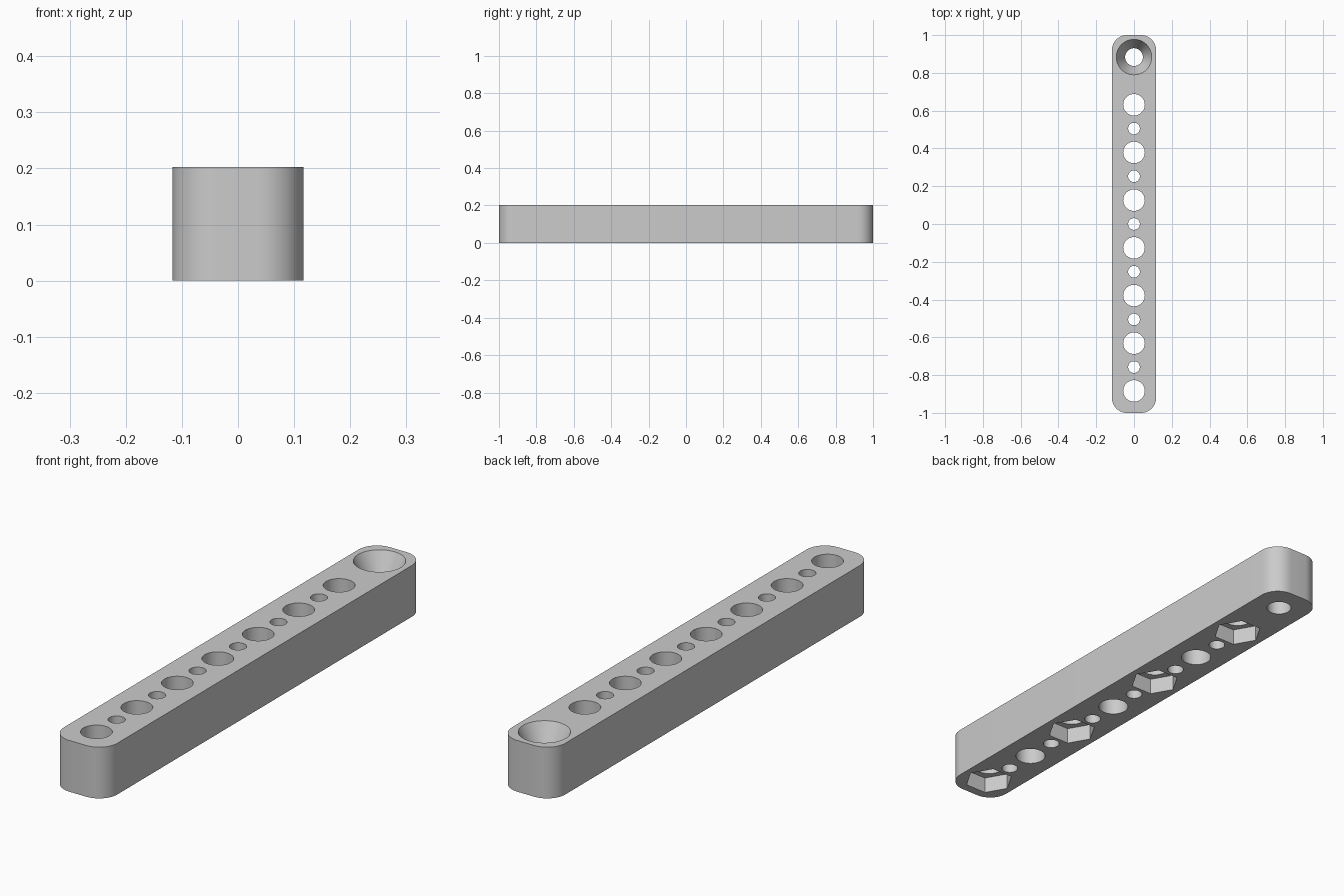
import bpy, bmesh, math
from mathutils import Matrix, Vector

cube = bpy.data.objects.get("Cube")
if cube:
    bpy.data.objects.remove(cube, do_unlink=True)

HALF_W, HALF_L, HEIGHT, CORNER = 0.117, 1.0, 0.2025, 0.08
PITCH, COUNT = 0.2525, 8
FIRST = -PITCH * (COUNT - 1) / 2
BIG, SMALL, SCREW, SINK = 0.057, 0.031, 0.047, 0.094
NUT_RADIUS, NUT_DEPTH, SINK_DEPTH = 0.093, 0.065, 0.09
OVER = 0.05

grey = bpy.data.materials.new("plain_grey")
grey.use_nodes = True
grey.diffuse_color = (0.6, 0.6, 0.6, 1)
grey.node_tree.nodes["Principled BSDF"].inputs["Base Color"].default_value = (0.6, 0.6, 0.6, 1)


def make_object(name, bm):
    bmesh.ops.recalc_face_normals(bm, faces=bm.faces)
    mesh = bpy.data.meshes.new(name)
    bm.to_mesh(mesh)
    bm.free()
    mesh.materials.append(grey)
    obj = bpy.data.objects.new(name, mesh)
    bpy.context.collection.objects.link(obj)
    return obj


def add_plug(bm, y, rings, sides):
    """Closed upright plug at y, from (radius, height) rings, bottom to top."""
    loops = []
    for radius, z in rings:
        angles = [2 * math.pi * i / sides for i in range(sides)]
        loops.append([bm.verts.new((radius * math.cos(a), y + radius * math.sin(a), z))
                      for a in angles])
    for low, high in zip(loops, loops[1:]):
        for i in range(sides):
            j = (i + 1) % sides
            bm.faces.new((low[i], low[j], high[j], high[i]))
    bm.faces.new(loops[0][::-1])
    bm.faces.new(loops[-1])


# Bar: a block with its four upright edges rounded
bm = bmesh.new()
bmesh.ops.create_cube(bm, size=1, matrix=Matrix.Translation((0, 0, HEIGHT / 2))
                      @ Matrix.Diagonal((2 * HALF_W, 2 * HALF_L, HEIGHT, 1)))
upright = [e for e in bm.edges
           if abs((e.verts[0].co - e.verts[1].co).normalized().z) > 0.9]
bmesh.ops.bevel(bm, geom=upright, offset=CORNER, segments=12, profile=0.5, affect='EDGES')
bar = make_object("drilled_bar", bm)

# Through holes: large ones, small ones between them, a countersunk one at the back
bm = bmesh.new()
for i in range(COUNT - 1):
    y = FIRST + i * PITCH
    add_plug(bm, y, [(BIG, -OVER), (BIG, HEIGHT + OVER)], 48)
    if i < COUNT - 2:
        add_plug(bm, y + PITCH / 2, [(SMALL, -OVER), (SMALL, HEIGHT + OVER)], 32)
add_plug(bm, -FIRST, [(SCREW, -OVER), (SCREW, HEIGHT - SINK_DEPTH),
                      (SINK, HEIGHT), (SINK, HEIGHT + OVER)], 48)
holes = make_object("hole_cutter", bm)

# Hexagonal nut pockets under every other large hole
bm = bmesh.new()
for i in range(0, COUNT - 1, 2):
    add_plug(bm, FIRST + i * PITCH, [(NUT_RADIUS, -OVER), (NUT_RADIUS, NUT_DEPTH)], 6)
pockets = make_object("nut_pocket_cutter", bm)

# Cut the bar and keep the finished mesh
for cutter in (pockets, holes):
    cutter.hide_render = True
    mod = bar.modifiers.new(cutter.name, 'BOOLEAN')
    mod.operation = 'DIFFERENCE'
    mod.solver = 'EXACT'
    mod.object = cutter
bpy.context.view_layer.update()
finished = bpy.data.meshes.new_from_object(
    bar.evaluated_get(bpy.context.evaluated_depsgraph_get()))
bar.modifiers.clear()
bar.data = finished
finished.materials.clear()
finished.materials.append(grey)
for poly in finished.polygons:
    poly.material_index = 0
for cutter in (pockets, holes):
    bpy.data.objects.remove(cutter, do_unlink=True)

# Smooth round walls, crisp rims
bpy.ops.object.select_all(action='DESELECT')
bar.select_set(True)
bpy.context.view_layer.objects.active = bar
bpy.ops.object.shade_smooth_by_angle(angle=math.radians(25))
